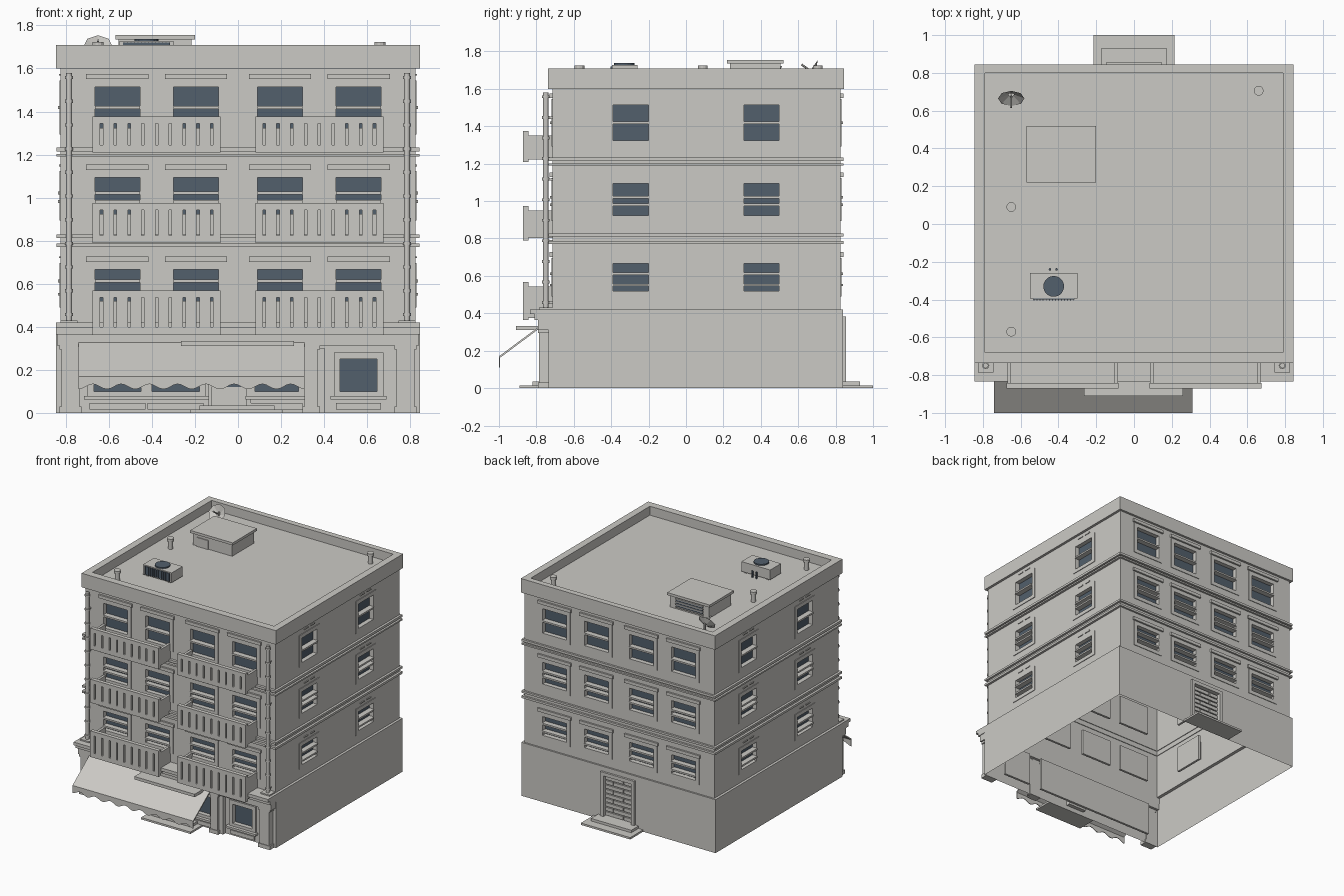
import bpy, bmesh, math
from mathutils import Matrix, Vector

if "Cube" in bpy.data.objects:
    bpy.data.objects.remove(bpy.data.objects["Cube"])


def material(name, rgb):
    m = bpy.data.materials.new(name)
    m.use_nodes = True
    m.diffuse_color = (*rgb, 1)
    m.node_tree.nodes["Principled BSDF"].inputs["Base Color"].default_value = (*rgb, 1)
    return m


MATS = [material("warm_grey", (0.60, 0.59, 0.56)), material("blue_glass", (0.085, 0.115, 0.15))]
parts = {}


def part(name):
    return parts.setdefault(name, bmesh.new())


def box(name, x0, x1, y0, y1, z0, z1, mat=0):
    m = Matrix.LocRotScale(((x0 + x1) / 2, (y0 + y1) / 2, (z0 + z1) / 2), None,
                           (abs(x1 - x0), abs(y1 - y0), abs(z1 - z0)))
    made = bmesh.ops.create_cube(part(name), size=1, matrix=m)
    for f in {f for v in made["verts"] for f in v.link_faces}:
        f.material_index = mat


def cyl(name, x, y, z0, z1, r, n=12, mat=0):
    made = bmesh.ops.create_cone(part(name), cap_ends=True, segments=n, radius1=r, radius2=r,
                                 depth=z1 - z0, matrix=Matrix.Translation((x, y, (z0 + z1) / 2)))
    for f in {f for v in made["verts"] for f in v.link_faces}:
        f.material_index = mat


def prism(name, pts, offset):
    bm = part(name)
    face = bm.faces.new([bm.verts.new(p) for p in pts])
    ext = bmesh.ops.extrude_face_region(bm, geom=[face], use_keep_orig=True)
    verts = [g for g in ext["geom"] if isinstance(g, bmesh.types.BMVert)]
    bmesh.ops.translate(bm, verts=verts, vec=offset)
    bmesh.ops.recalc_face_normals(bm, faces=bm.faces)


def ring(name, outer, inner, z0, z1):
    """Rectangular frame; outer and inner are (half width, front y, back y)."""
    (w, f, b), (iw, i_f, ib) = outer, inner
    box(name, -w, w, f, i_f, z0, z1)
    box(name, -w, w, ib, b, z0, z1)
    for s in (-1, 1):
        box(name, s * iw, s * w, i_f, ib, z0, z1)


# A side is (axis of the outward direction, sign, wall position)
def place(side, u, d, v):
    axis, sign, pos = side
    out = pos + sign * d
    return Vector((u, out, v) if axis == 1 else (out, u, v))


def side_box(name, side, u0, u1, d0, d1, v0, v1, mat=0):
    a, b = place(side, u0, d0, v0), place(side, u1, d1, v1)
    box(name, a.x, b.x, a.y, b.y, a.z, b.z, mat)


def wall(name, side, u0, u1, v0, v1, holes):
    """Wall sheet with recesses (u0, u1, v0, v1, depth, material); depth 0 cuts right through."""
    bm = part(name)
    out = Vector((0, 0, 0))
    out[side[0]] = side[1]
    us = sorted({u0, u1, *[h[0] for h in holes], *[h[1] for h in holes]})
    vs = sorted({v0, v1, *[h[2] for h in holes], *[h[3] for h in holes]})
    grid = [[bm.verts.new(place(side, u, 0, v)) for u in us] for v in vs]
    recess = {}
    for j in range(len(vs) - 1):
        for i in range(len(us) - 1):
            f = bm.faces.new((grid[j][i], grid[j][i + 1], grid[j + 1][i + 1], grid[j + 1][i]))
            f.normal_update()
            if f.normal.dot(out) < 0:
                f.normal_flip()
            for h in holes:
                if h[0] <= us[i] < h[1] and h[2] <= vs[j] < h[3]:
                    recess.setdefault(h, []).append(f)
    for h, faces in recess.items():
        if h[4]:
            ext = bmesh.ops.extrude_face_region(bm, geom=faces)["geom"]
            bmesh.ops.translate(bm, verts=[g for g in ext if isinstance(g, bmesh.types.BMVert)],
                                vec=out * -h[4])
            for f in ext:
                if isinstance(f, bmesh.types.BMFace):
                    f.material_index = h[5]
        bmesh.ops.delete(bm, geom=[f for f in faces if f.is_valid], context="FACES")


def frame(name, side, u0, u1, v0, v1, t, d):
    for a in ((u0 - t, u1 + t, v1, v1 + t), (u0 - t, u1 + t, v0 - t, v0),
              (u0 - t, u0, v0, v1), (u1, u1 + t, v0, v1)):
        side_box(name, side, a[0], a[1], 0, d, a[2], a[3])


BASE, DECK = 0.42, 1.64
FRONT, BACK = (1, -1, -0.715), (1, 1, 0.827)
SIDES = {"left": (0, 1, 0.825), "right": (0, -1, -0.825)}
# Window rows: sill height, head height, rail heights
ROWS = [(0.52, 0.667, (0.545, 0.606)), (0.923, 1.093, (0.975, 1.015)),
        (1.323, 1.515, (1.412,))]
COLS = [-0.56, -0.195, 0.195, 0.56]

# Upper storeys with recessed windows, frames, rails and headers
walls = [("front", FRONT, -0.825, 0.825, COLS, 0.105), ("back", BACK, -0.825, 0.825, COLS, 0.105)]
walls += [(n, s, -0.715, 0.827, [-0.295, 0.403], 0.094) for n, s in SIDES.items()]
for label, side, u0, u1, cols, hw in walls:
    panes = [(c - hw, c + hw, lo, hi, 0.03, 1) for c in cols for lo, hi, _ in ROWS]
    wall(label + "_upper_wall", side, u0, u1, BASE, 1.6, panes)
    trim = label + "_window_trim"
    for c in cols:
        for lo, hi, rails in ROWS:
            a, b = c - hw, c + hw
            frame(trim, side, a, b, lo, hi, 0.03, 0.005)
            side_box("window_backs", side, a - 0.03, b + 0.03, -0.05, -0.032, lo - 0.03, hi + 0.03)
            for z in rails:
                side_box(trim, side, a, b, -0.03, 0.012, z, z + 0.013)
            if side[0] == 1:
                side_box(trim, side, a - 0.04, b + 0.04, 0, 0.014, hi + 0.035, hi + 0.06)
            else:
                for k in (0.03, 0.11):
                    side_box(trim, side, a + k, a + k + 0.05, 0, 0.006, hi + 0.052, hi + 0.06)

# String courses between storeys
for z0, z1 in ((0.77, 0.787), (0.812, 0.828), (1.19, 1.202), (1.215, 1.233)):
    ring("string_courses", (0.843, -0.735, 0.842), (0.82, -0.71, 0.822), z0, z1)

# Roof deck and parapet
box("roof_deck", -0.8, 0.8, -0.69, 0.81, DECK - 0.01, DECK)
ring("parapet", (0.845, -0.737, 0.845), (0.79, -0.68, 0.80), 1.6, 1.71)

# Ground floor walls, open underneath
base_front, base_back = (1, -1, -0.736), (1, 1, 0.84)
shop = [(a, b, 0.1, 0.25, 0.025, 1) for a, b in
        ((-0.67, -0.45), (-0.4, -0.18), (0.08, 0.28), (0.475, 0.645))]
entry = (-0.12, 0.04, 0.035, 0.27, 0.03, 0)
wall("base_front_wall", base_front, -0.845, 0.845, 0, BASE, shop + [entry])
for a, b, lo, hi, _, _ in shop:
    frame("shop_window_trim", base_front, a, b, lo, hi, 0.03, 0.01)
    side_box("shop_window_trim", base_front, a - 0.045, b + 0.045, 0, 0.035, 0.062, 0.078)
    side_box("shop_window_trim", base_front, a - 0.02, b + 0.02, 0, 0.012, 0.015, 0.045)
side_box("shop_back", base_front, -0.72, 0.33, -0.05, -0.032, 0.05, 0.31)
side_box("shop_back", base_front, 0.44, 0.68, -0.05, -0.032, 0.05, 0.31)
frame("entrance_door", base_front, *entry[:4], 0.02, 0.01)
side_box("entrance_door", base_front, -0.095, 0.015, -0.03, -0.025, 0.12, 0.25, 1)
back_door = (-0.12, 0.12, 0.035, 0.355, 0.02, 0)
wall("base_back_wall", base_back, -0.845, 0.845, 0, BASE, [back_door])
for n, (axis, sign, _) in SIDES.items():
    wall(f"base_{n}_wall", (axis, sign, sign * 0.845), -0.736, 0.84, 0, BASE, [])
ring("base_ledge", (0.845, -0.74, 0.84), (0.82, -0.71, 0.822), 0.41, BASE)

# Back door made of staggered planks, with steps
frame("back_door", base_back, *back_door[:4], 0.028, 0.016)
for i in range(9):
    z, split = 0.04 + i * 0.035, (-0.04, 0.05)[i % 2]
    for a, b in ((-0.117, split - 0.004), (split + 0.004, 0.117)):
        side_box("back_door", base_back, a, b, -0.02, -0.008, z, z + 0.027)
box("back_steps", -0.175, 0.175, 0.84, 0.93, 0, 0.035)
box("back_steps", -0.215, 0.215, 0.84, 1.0, 0, 0.015)
box("front_steps", -0.18, 0.17, -0.82, -0.736, 0, 0.035)
box("front_steps", -0.22, 0.21, -0.89, -0.736, 0, 0.015)

# Shopfront pilasters and fascia
for a, b in ((-0.82, -0.737), (0.737, 0.82), (0.31, 0.37)):
    box("pilasters", a, b, -0.785, -0.73, 0, 0.3)
    box("pilasters", a - 0.01, b + 0.01, -0.79, -0.73, 0.295, 0.312)
    box("pilasters", a - 0.01, b + 0.01, -0.79, -0.73, 0, 0.03)
box("pilasters", 0.37, 0.405, -0.765, -0.73, 0, 0.3)
box("fascia", -0.84, 0.84, -0.79, -0.71, 0.312, 0.365)
box("fascia", -0.845, 0.845, -0.81, -0.71, 0.365, 0.395)
box("fascia", -0.845, 0.845, -0.835, -0.71, 0.395, BASE)
box("sign_board", -0.265, 0.26, -0.91, -0.78, 0.31, 0.333)

# Sloping awning with a scalloped valance
prism("awning", [(-0.74, y, z) for y, z in
                 ((-0.785, 0.33), (-1.0, 0.17), (-1.0, 0.158), (-0.785, 0.318))], (1.05, 0, 0))
wave = [(-0.74 + 1.05 * i / 64, -1.0, 0.122 - 0.012 * math.cos(i / 64 * 16 * math.pi))
        for i in range(65)]
prism("valance", [(0.31, -1.0, 0.17), (-0.74, -1.0, 0.17)] + wave, (0, 0.005, 0))

# Balconies with narrow slots cut through solid front panels
for z0, z1 in ((0.363, 0.568), (0.79, 0.974), (1.21, 1.376)):
    for cx in (-0.378, 0.378):
        a, b = cx - 0.297, cx + 0.297
        slots = [(cx + (i - 4) * 0.064 - 0.006, cx + (i - 4) * 0.064 + 0.006,
                  z0 + 0.035, z1 - 0.032, 0, 0) for i in range(9)]
        wall("balcony_fronts", (1, -1, -0.872), a, b, z0, z1, slots)
        box("balcony_floors", a + 0.01, b - 0.01, -0.843, -0.715, z0 + 0.012, z0 + 0.03)
        for x in (a + 0.005, b - 0.025):
            box("balcony_sides", x, x + 0.02, -0.843, -0.715, z0 + 0.015, z1 - 0.025)

# Drainpipes with collars and feet
for x in (-0.785, 0.785):
    cyl("drainpipes", x, -0.75, BASE, 1.58, 0.014)
    box("drainpipes", x - 0.04, x + 0.04, -0.785, -0.715, BASE, BASE + 0.01)
    for i in range(11):
        z = 0.45 + i * 0.11
        cyl("drainpipes", x, -0.75, z, z + 0.015, 0.019)
        if i % 3 == 0:
            box("drainpipes", x - 0.006, x + 0.006, -0.75, -0.715, z, z + 0.012)

# Rooftop hut with lid, hatch and louvres
box("roof_hut", -0.555, -0.215, 0.235, 0.505, DECK, 1.735)
box("roof_hut", -0.57, -0.2, 0.22, 0.52, 1.735, 1.755)
box("roof_hut", -0.52, -0.42, 0.228, 0.24, DECK, 1.71)
box("roof_hut", -0.5, -0.27, 0.5, 0.507, 1.655, 1.722, 1)
for i in range(4):
    box("roof_hut", -0.505, -0.265, 0.5, 0.514, 1.652 + i * 0.021, 1.66 + i * 0.021)

# Air conditioner with finned grille and fan
box("air_conditioner", -0.55, -0.3, -0.395, -0.26, DECK + 0.01, 1.727)
box("air_conditioner", -0.535, -0.315, -0.399, -0.39, 1.658, 1.72, 1)
for i in range(14):
    x = -0.532 + i * 0.0162
    box("air_conditioner", x, x + 0.005, -0.404, -0.398, 1.658, 1.72, 1)
cyl("air_conditioner", -0.425, -0.33, 1.72, 1.737, 0.055, n=20, mat=1)
for x in (-0.53, -0.34):
    box("air_conditioner", x, x + 0.02, -0.385, -0.27, DECK, DECK + 0.01)
for x in (-0.445, -0.41):
    cyl("air_conditioner", x, -0.24, DECK, 1.69, 0.007, n=8, mat=1)

# Vent pipes
for x, y in ((-0.65, 0.09), (-0.65, -0.57), (0.66, 0.705)):
    cyl("vent_pipes", x, y, DECK, 1.71, 0.017)
    cyl("vent_pipes", x, y, 1.702, 1.724, 0.026)

# Satellite dish facing forward and up
cyl("dish_mast", -0.65, 0.695, DECK, 1.7, 0.008, n=8)
tilt = Matrix.Translation((-0.65, 0.675, 1.69)) @ Matrix.Rotation(math.radians(55), 4, "X")
bmesh.ops.create_cone(part("dish"), cap_ends=False, segments=8, radius1=0.015, radius2=0.07,
                      depth=0.025, matrix=tilt)
bmesh.ops.create_cone(part("dish"), cap_ends=True, segments=6, radius1=0.004, radius2=0.006,
                      depth=0.08, matrix=tilt @ Matrix.Translation((0, 0, 0.03)))

for name, bm in parts.items():
    mesh = bpy.data.meshes.new(name)
    bm.to_mesh(mesh)
    bm.free()
    for m in MATS:
        mesh.materials.append(m)
    bpy.context.collection.objects.link(bpy.data.objects.new(name, mesh))

# Give the balcony fronts their thickness
thick = bpy.data.objects["balcony_fronts"].modifiers.new("thickness", "SOLIDIFY")
thick.thickness = 0.03
thick.offset = -1
